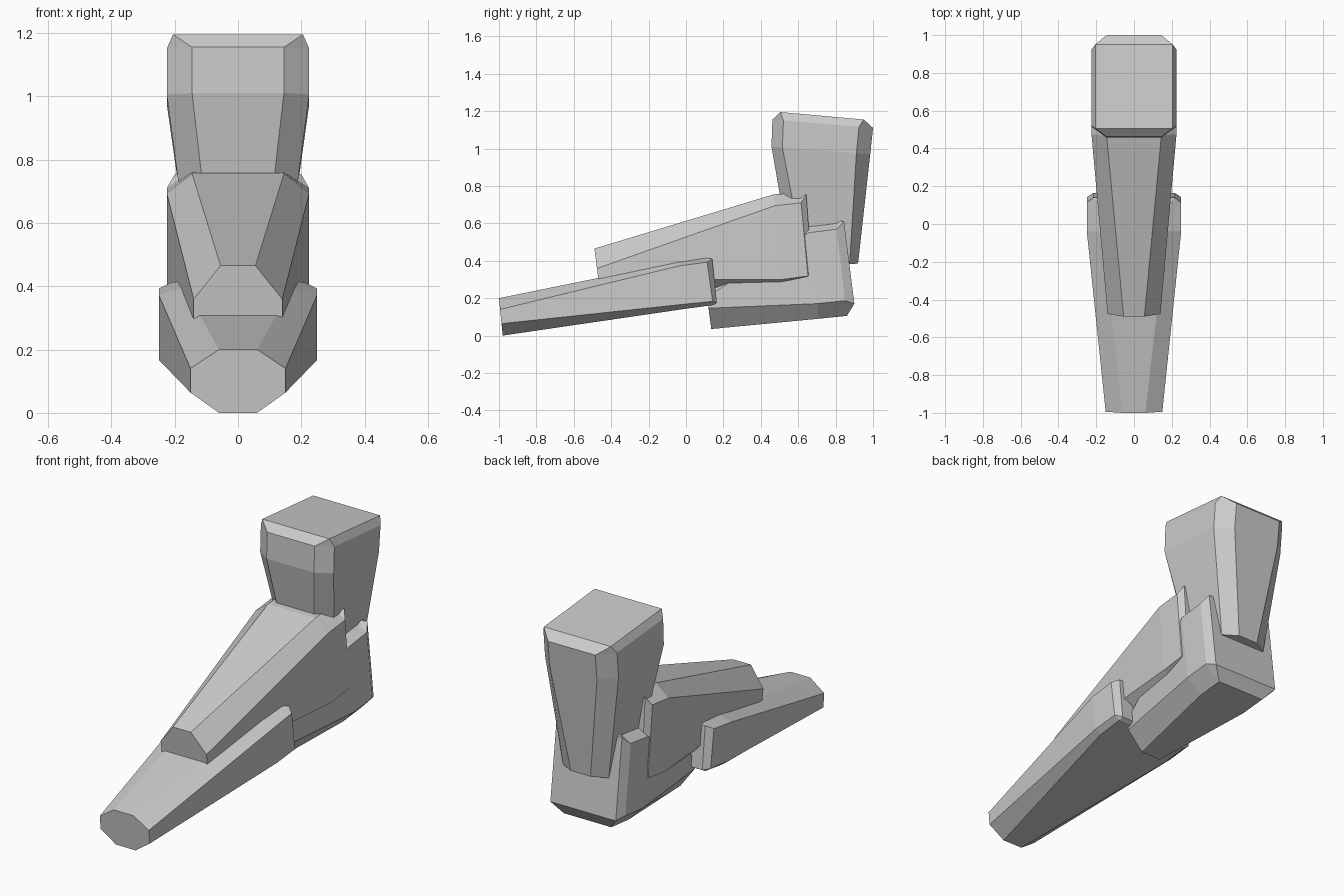
import bpy, bmesh


def ring(top, bot, w, tw, bw, tu, tl):
    """Eight-sided section: top/bottom (y, z), half widths, side corners as fractions of top-to-bottom."""
    def at(x, t):
        return (x, top[0] + (bot[0] - top[0]) * t, top[1] + (bot[1] - top[1]) * t)
    half = [at(tw, 0), at(w, tu), at(w, tl), at(bw, 1)]
    return half + [(-x, y, z) for x, y, z in reversed(half)]


def cap(top, bot, w):
    """Rectangular end section that closes the bevel."""
    return ring(top, bot, w, w, w, 0, 1)


def loft(name, rings):
    bm = bmesh.new()
    loops = [[bm.verts.new(p) for p in r] for r in rings]
    for a, b in zip(loops, loops[1:]):
        for i in range(8):
            j = (i + 1) % 8
            bm.faces.new((a[i], a[j], b[j], b[i]))
    bm.faces.new(loops[0])
    bm.faces.new(loops[-1])
    bmesh.ops.remove_doubles(bm, verts=bm.verts, dist=0.0005)
    bmesh.ops.recalc_face_normals(bm, faces=bm.faces)
    me = bpy.data.meshes.new(name)
    bm.to_mesh(me)
    bm.free()
    ob = bpy.data.objects.new(name, me)
    bpy.context.collection.objects.link(ob)
    return ob


# Lowest front segment
loft("front_segment", [
    ring((-1.0, 0.20), (-0.98, 0.0), 0.15, 0.06, 0.06, 0.30, 0.68),
    ring((-0.04, 0.395), (-0.01, 0.142), 0.25, 0.17, 0.22, 0.09, 0.90),
    ring((0.11, 0.415), (0.145, 0.163), 0.25, 0.19, 0.22, 0.09, 0.92),
    cap((0.14, 0.41), (0.165, 0.175), 0.215),
])

# Middle segment overlapping the front one
loft("middle_segment", [
    ring((-0.49, 0.465), (-0.455, 0.20), 0.14, 0.055, 0.055, 0.40, 0.62),
    ring((0.47, 0.755), (0.51, 0.27), 0.225, 0.145, 0.16, 0.125, 0.94),
    ring((0.61, 0.765), (0.655, 0.285), 0.225, 0.145, 0.16, 0.115, 0.93),
    cap((0.643, 0.753), (0.675, 0.32), 0.2),
])

# Heel segment, tapering forward underneath
loft("heel_segment", [
    ring((0.10, 0.30), (0.135, 0.035), 0.14, 0.055, 0.06, 0.35, 0.58),
    ring((0.65, 0.595), (0.71, 0.09), 0.225, 0.145, 0.145, 0.09, 0.84),
    ring((0.80, 0.615), (0.86, 0.105), 0.225, 0.145, 0.145, 0.09, 0.84),
    cap((0.845, 0.61), (0.90, 0.17), 0.2),
])

# Upright ankle segment, tapering downward into the heel
loft("ankle_segment", [
    ring((0.57, 0.36), (0.92, 0.385), 0.14, 0.07, 0.06, 0.2, 0.87),
    ring((0.457, 1.01), (0.985, 0.97), 0.225, 0.145, 0.145, 0.11, 0.86),
    ring((0.462, 1.155), (1.0, 1.11), 0.225, 0.145, 0.145, 0.11, 0.86),
    cap((0.505, 1.195), (0.95, 1.155), 0.205),
])
